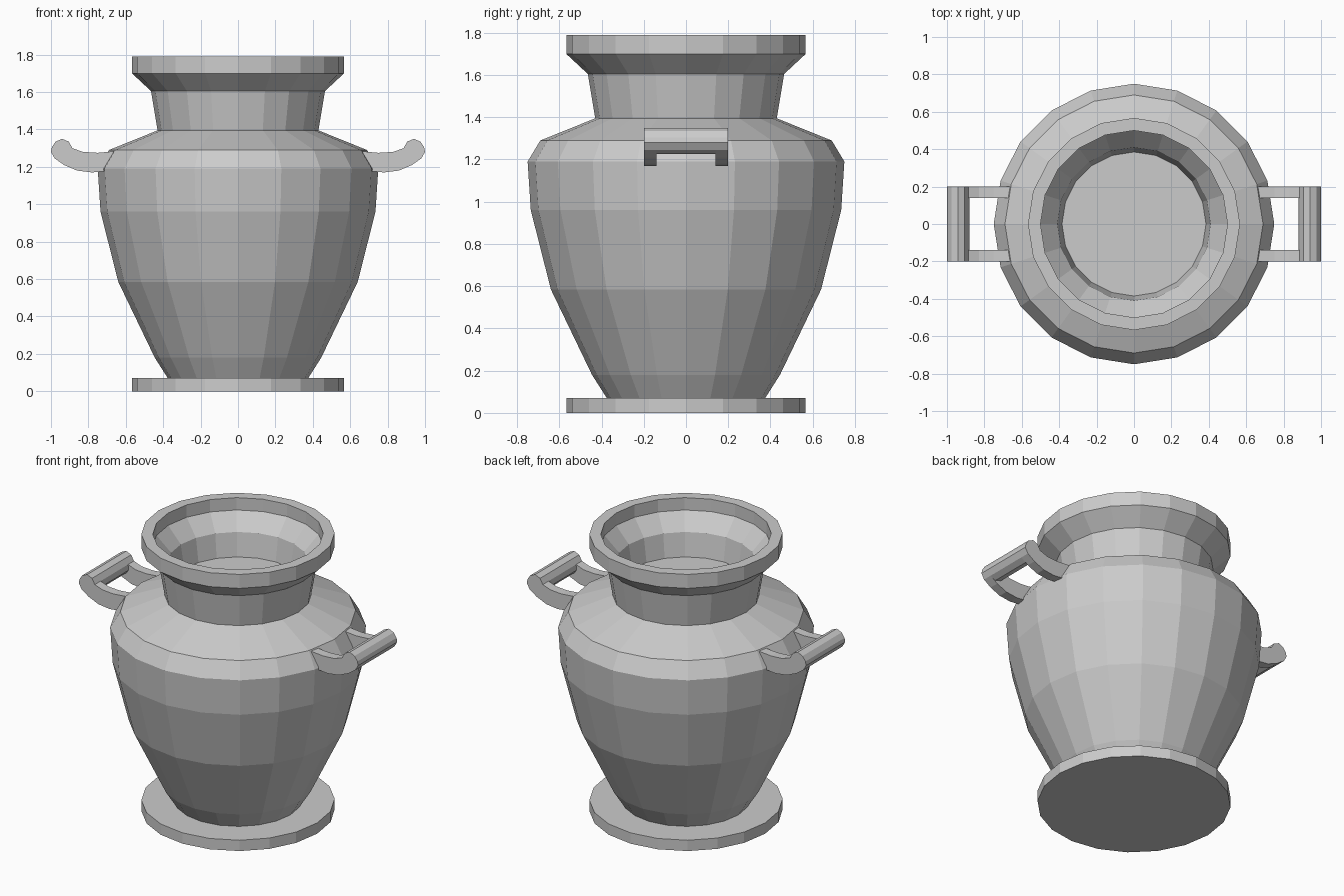
import bpy, bmesh
from math import sin, cos, tau

cube = bpy.data.objects.get("Cube")
if cube:
    bpy.data.objects.remove(cube, do_unlink=True)

SIDES = 20

clay = bpy.data.materials.new("grey clay")
clay.use_nodes = True
grey = (0.6, 0.6, 0.6, 1)
clay.diffuse_color = grey
clay.node_tree.nodes["Principled BSDF"].inputs["Base Color"].default_value = grey


def finish(name, bm):
    bmesh.ops.recalc_face_normals(bm, faces=bm.faces)
    mesh = bpy.data.meshes.new(name)
    bm.to_mesh(mesh)
    bm.free()
    mesh.materials.append(clay)
    obj = bpy.data.objects.new(name, mesh)
    bpy.context.collection.objects.link(obj)
    return obj


def lathe(name, profile):
    """Turn an (r, z) profile into a closed faceted solid."""
    bm = bmesh.new()
    rings = [[bm.verts.new((r * cos(tau * i / SIDES), r * sin(tau * i / SIDES), z))
              for i in range(SIDES)] for r, z in profile]
    for low, high in zip(rings, rings[1:]):
        for i in range(SIDES):
            j = (i + 1) % SIDES
            bm.faces.new((low[i], low[j], high[j], high[i]))
    bm.faces.new(rings[0][::-1])
    bm.faces.new(rings[-1])
    return finish(name, bm)


def prism(name, outline, y0, y1):
    """Extrude an (x, z) outline along y."""
    bm = bmesh.new()
    face = bm.faces.new([bm.verts.new((x, y0, z)) for x, z in outline])
    new = bmesh.ops.extrude_face_region(bm, geom=[face])["geom"]
    moved = [v for v in new if isinstance(v, bmesh.types.BMVert)]
    bmesh.ops.translate(bm, verts=moved, vec=(0, y1 - y0, 0))
    return finish(name, bm)


def mirror(obj, axes):
    mod = obj.modifiers.new("Mirror", "MIRROR")
    mod.use_axis = axes
    mod.use_mirror_merge = False


# Foot disc
lathe("foot", [(0.567, 0), (0.567, 0.07)])

# Vessel: belly, shoulder, neck, flared rim, then down the inside of the mouth
lathe("vessel", [
    (0.375, 0.07), (0.445, 0.18), (0.64, 0.585), (0.735, 0.96), (0.75, 1.19),
    (0.69, 1.29), (0.43, 1.395), (0.465, 1.605), (0.567, 1.70), (0.567, 1.79),
    (0.5, 1.79), (0.5, 1.71), (0.41, 1.61), (0.385, 1.46)])

# Handle arms, curling upward at the tip
knob = [(0.885, 1.30), (0.905, 1.335), (0.94, 1.35), (0.975, 1.335),
        (0.995, 1.305), (1.0, 1.28), (0.98, 1.245)]
arm = [(0.64, 1.285), (0.75, 1.275), (0.83, 1.28)] + knob + [
       (0.93, 1.21), (0.86, 1.18), (0.78, 1.17), (0.64, 1.185)]
mirror(prism("handle_arms", arm, 0.14, 0.2), (True, True, False))

# Handle grips joining the arms
grip = knob + [(0.945, 1.225), (0.9, 1.24), (0.88, 1.265)]
mirror(prism("handle_grips", grip, -0.14, 0.14), (True, False, False))
